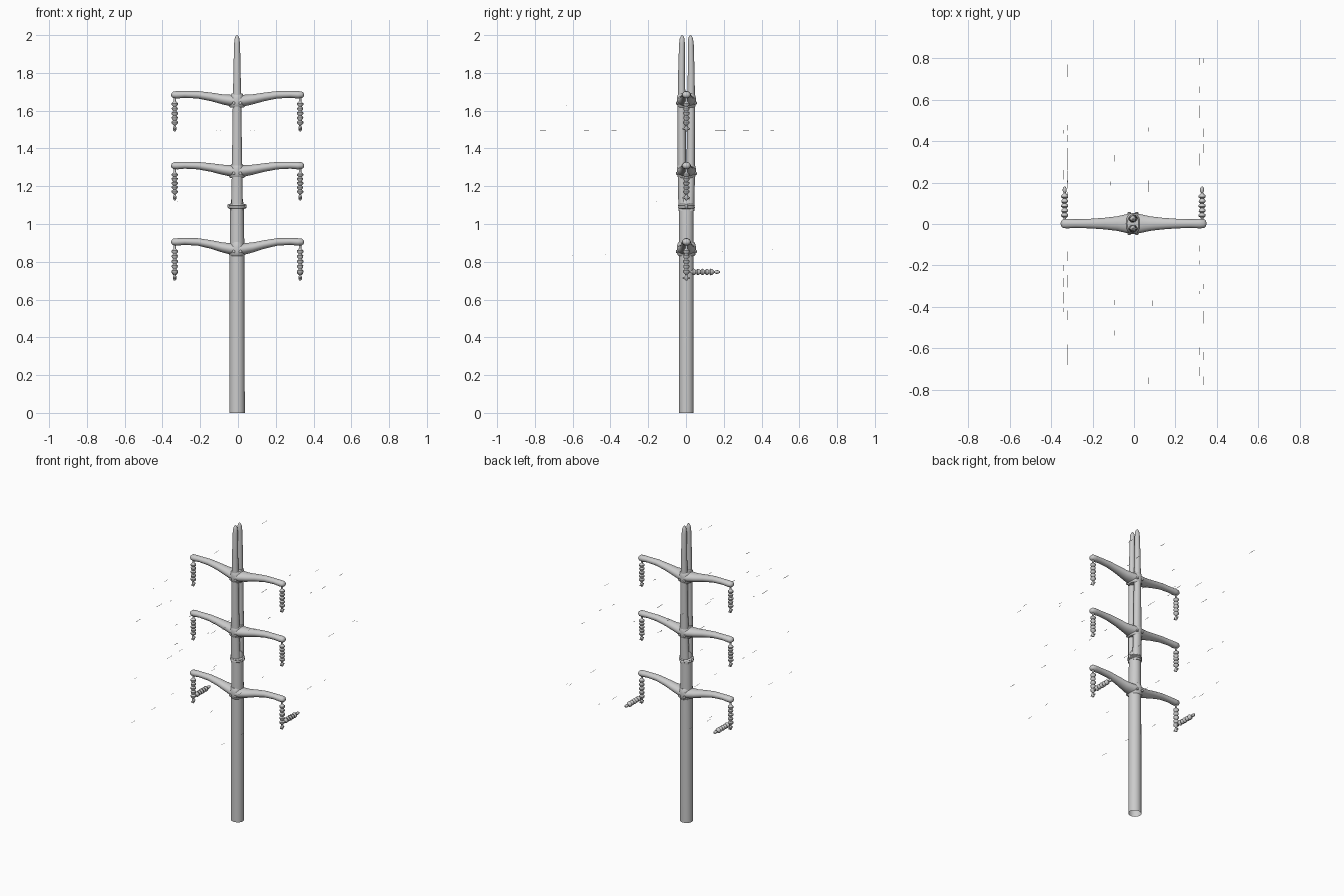
import bpy, bmesh, math, random
from mathutils import Vector

random.seed(4)
cube = bpy.data.objects.get("Cube")
if cube:
    bpy.data.objects.remove(cube, do_unlink=True)

GREY = (0.6, 0.6, 0.6, 1)
steel = bpy.data.materials.new("pale_grey")
steel.use_nodes = True
steel.diffuse_color = GREY
steel.node_tree.nodes["Principled BSDF"].inputs["Base Color"].default_value = GREY

X, Y, Z = Vector((1, 0, 0)), Vector((0, 1, 0)), Vector((0, 0, 1))


def loft(name, rings, u, v, sides=20, open_start=False):
    """Skin elliptical rings given as (centre, radius along u, radius along v)."""
    bm = bmesh.new()
    loops = []
    for centre, ru, rv in rings:
        turns = [2 * math.pi * i / sides for i in range(sides)]
        loops.append([bm.verts.new(Vector(centre) + u * ru * math.cos(t) + v * rv * math.sin(t))
                      for t in turns])
    for a, b in zip(loops, loops[1:]):
        for i in range(sides):
            j = (i + 1) % sides
            bm.faces.new((a[i], a[j], b[j], b[i]))
    if not open_start:
        bm.faces.new(loops[0])
    bm.faces.new(loops[-1])
    bmesh.ops.recalc_face_normals(bm, faces=bm.faces)
    mesh = bpy.data.meshes.new(name)
    bm.to_mesh(mesh)
    bm.free()
    mesh.materials.append(steel)
    obj = bpy.data.objects.new(name, mesh)
    bpy.context.collection.objects.link(obj)
    bpy.ops.object.select_all(action="DESELECT")
    obj.select_set(True)
    bpy.context.view_layer.objects.active = obj
    bpy.ops.object.shade_smooth_by_angle(angle=math.radians(45))


def turned(name, start, axis, profile, sides=10):
    """Lathe a (distance, radius) profile along an axis."""
    u = Z if axis.z == 0 else Y
    v = axis.cross(u).normalized()
    loft(name, [(Vector(start) + axis * d, r, r) for d, r in profile], u, v, sides)


PX, PY = -0.005, 0.002  # pole axis

# Pole: hollow-footed trunk that splits into two tapering prongs
loft("trunk", [((PX, PY, z), rx, ry) for z, rx, ry in
               ((0, .041, .039), (.85, .039, .039), (1.09, .036, .038), (1.13, .031, .038),
                (1.145, .022, .030))], X, Y, 28, open_start=True)
for side, label in ((-1, "front"), (1, "back")):
    loft(label + "_prong", [((PX, PY + side * cy, z), rx, ry) for z, cy, rx, ry in
         ((1.07, .020, .031, .022), (1.3, .0235, .027, .0225), (1.6, .025, .023, .021),
          (1.8, .0255, .019, .018), (1.95, .0235, .016, .0155), (1.98, .0225, .013, .013),
          (1.993, .022, .008, .008), (2.0, .022, .002, .002))], X, Y, 20)

# Splice collar with lugs
turned("splice_collar", (PX, PY, 1.08), Z,
       ((0, .038), (.005, .045), (.010, .045), (.014, .041), (.018, .045), (.024, .043), (.027, .037)), 28)
for side, label in ((-1, "right"), (1, "left")):
    turned(label + "_collar_lug", (PX + side * .042, PY, 1.083), Z,
           ((0, .004), (.004, .008), (.020, .008), (.024, .004)))


def insulator(name, start, axis, length, sheds=5):
    """Hanging rod with a stack of drooping sheds and a wire clamp at its end."""
    profile = [(0, .007), (.022, .006)]
    first, last = .026, length - .034
    step = (last - first) / sheds
    for i in range(sheds):
        d = first + i * step
        r = .0175 - .001 * (i % 2)
        profile += [(d, .009), (d + step * .3, r), (d + step * .65, r - .001), (d + step * .95, .009)]
    profile += [(length - .03, .005), (length - .02, .010), (length - .008, .009), (length, .004)]
    turned(name, start, axis, profile, 12)


# Three crossarms with hubs and insulators
levels = (("top", 1.652, 1.684, 1.49), ("middle", 1.28, 1.309, 1.125), ("bottom", .866, .905, .70))
ARM = ((0, 0, .051, .032), (.035, .05, .045, .031), (.08, .25, .035, .027), (.14, .65, .028, .023),
       (.21, 1, .023, .020), (.28, 1.06, .021, .018), (.318, 1, .023, .020),
       (.340, 1, .022, .018), (.349, .98, .014, .011), (.352, .97, .004, .004))
for label, hub_z, tip_z, foot_z in levels:
    half = [(x, hub_z + (tip_z - hub_z) * f, ry, rz) for x, f, ry, rz in ARM]
    full = [(-x, z, ry, rz) for x, z, ry, rz in reversed(half[1:])] + half
    loft(label + "_crossarm", [((x - .002, PY, z), ry, rz) for x, z, ry, rz in full], Y, Z, 18)

    # Rounded hub band round the pole with bolts front and back
    loft(label + "_hub", [((PX, PY, hub_z + d), rx, ry) for d, rx, ry in
         ((-.036, .036, .040), (-.029, .042, .047), (-.012, .043, .050),
          (.012, .040, .051), (.028, .036, .047), (.038, .028, .042))], X, Y, 24)
    for side in (-1, 1):
        for dx in (-.018, .018):
            turned(label + "_hub_bolt", (PX + dx, PY + side * .038, hub_z - .012), Y,
                   ((0, .008), (side * .015, .008), (side * .018, .004)), 8)

    for side, word in ((-1, "right"), (1, "left")):
        x = side * .332 - .003
        top = tip_z - .012
        insulator(f"{label}_{word}_insulator", (x, PY, top), -Z, top - foot_z)
        turned(f"{label}_{word}_wire_clamp", (x, PY - .020, foot_z + .014), Y,
               ((0, .003), (.008, .006), (.032, .006), (.04, .003)), 8)

# Strain insulators reaching backwards from the lowest arm's strings
for side, word in ((-1, "right"), (1, "left")):
    insulator(word + "_strain_insulator", (side * .332 - .003, .005, .746), Y, .175)


# Broken lengths of thin conductor along each gently sloping line
def conductor(name, x, z, slope, count):
    for i in range(count):
        y = random.uniform(.12, .78) * (1 if i % 2 else -1)
        run = random.uniform(.015, .06)
        px = x + random.choice((-.012, .008))
        turned(name, (px, y, z + slope * y), Vector((0, 1, slope)), ((0, .0013), (run, .0013)), 5)


for side, word in ((-1, "right"), (1, "left")):
    for label, z, slope in (("top", 1.495, 0), ("middle", 1.122, .01), ("bottom", .85, .03)):
        conductor(f"{label}_{word}_wire", side * .328, z, slope, 6)
    conductor(word + "_inner_wire", side * .09 - .01, 1.497, 0, 4)
    conductor(word + "_upper_wire", side * .33, 1.635, .01, 4)
